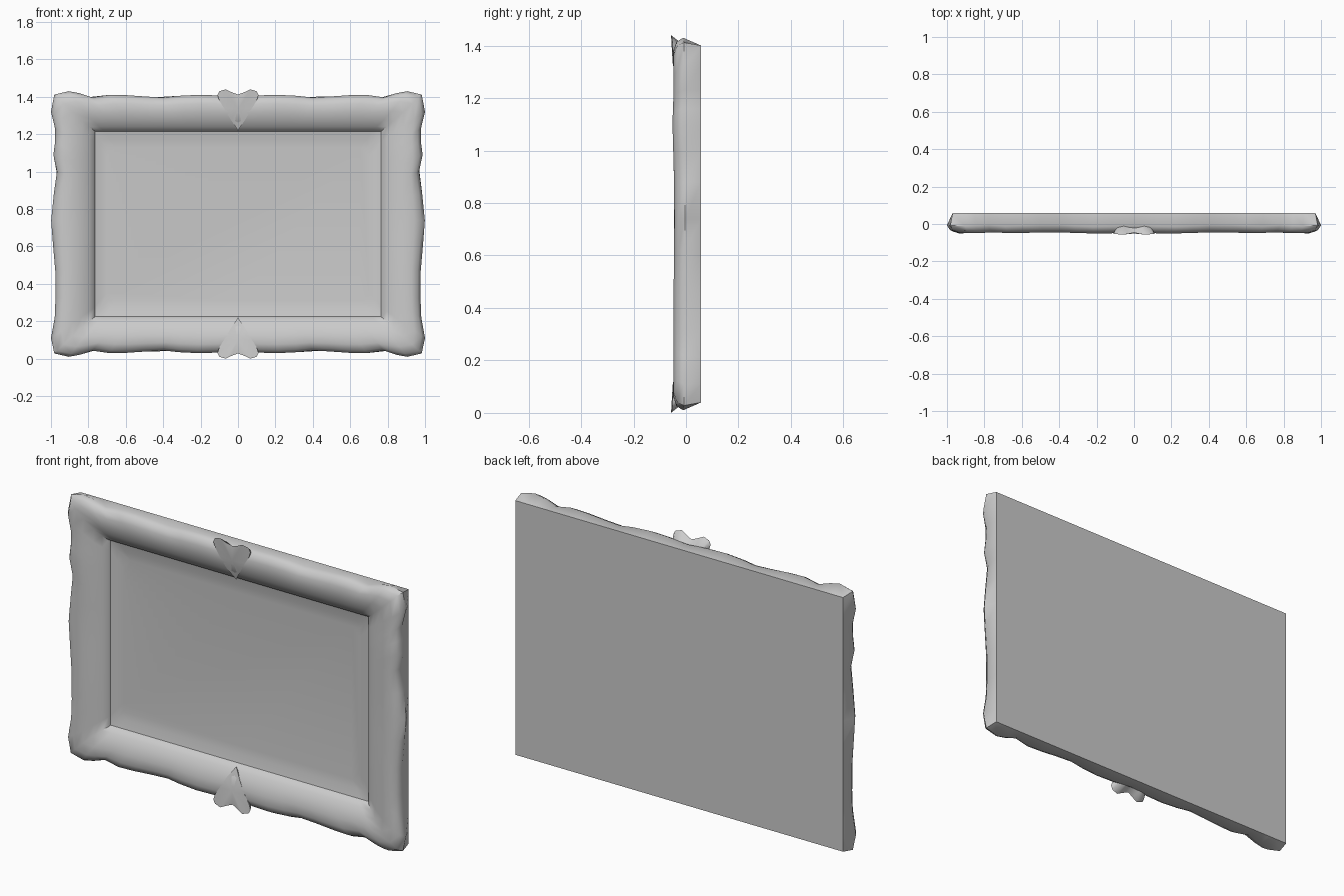
import bpy, bmesh, math

if "Cube" in bpy.data.objects:
    bpy.data.objects.remove(bpy.data.objects["Cube"])

CZ = 0.72                      # mid height of the frame
HW, HZ = 0.97, 0.68            # half size of the plain outer rectangle

# Wavy edge stations: position along the side, outward offset, forward offset
TOP = [(0.0, 0.0, 0.0), (0.12, 0.008, -0.004), (0.22, 0.01, -0.006),
       (0.32, 0.005, -0.002), (0.40, -0.004, 0.003), (0.50, 0.002, 0.003),
       (0.60, 0.009, 0.0), (0.69, 0.01, -0.004), (0.78, -0.003, 0.004),
       (0.85, 0.02, 0.0), (0.905, 0.03, -0.003)]
SIDE = [(0.60, 0.03, 0.0), (0.51, 0.008, -0.002), (0.44, 0.008, -0.006),
        (0.37, 0.017, -0.006), (0.28, -0.002, -0.002), (0.16, 0.015, 0.003),
        (0.02, 0.029, 0.004), (-0.10, 0.02, 0.003), (-0.25, 0.007, 0.0),
        (-0.40, 0.006, 0.0), (-0.50, 0.01, 0.0), (-0.61, 0.03, 0.0)]

# Cross-section: half width, half height, y, strength of the wave
PROFILE = [(HW, HZ, 0.058, 0.0), (HW, HZ, -0.008, 1.0),
           (0.955, 0.667, -0.034, 0.9), (0.925, 0.637, -0.047, 0.6),
           (0.88, 0.595, -0.046, 0.3), (0.83, 0.55, -0.033, 0.1),
           (0.795, 0.52, -0.013, 0.0), (0.77, 0.50, 0.004, 0.0),
           (0.765, 0.495, 0.016, 0.0), (0.735, 0.45, 0.025, 0.0),
           (0.70, 0.41, 0.029, 0.0)]


def finish(bm, name):
    bmesh.ops.recalc_face_normals(bm, faces=bm.faces[:])
    me = bpy.data.meshes.new(name)
    bm.to_mesh(me)
    bm.free()
    ob = bpy.data.objects.new(name, me)
    bpy.context.collection.objects.link(ob)
    bpy.ops.object.select_all(action='DESELECT')
    bpy.context.view_layer.objects.active = ob
    ob.select_set(True)
    bpy.ops.object.shade_smooth_by_angle(angle=math.radians(50))
    return ob


def outline():
    """Closed loop of (u, v, dx, dz, dy), with u, v in -1..1 on the rectangle."""
    right_top = [(x / HW, 1, 0, o, f) for x, o, f in TOP]
    right_top.append((1, 1, 0.012, 0.012, 0))
    side = [(1, z / HZ, o, 0, f) for z, o, f in SIDE]
    right_bot = [(u, -v, dx, -dz, f) for u, v, dx, dz, f in reversed(right_top)]
    right = right_top + side + right_bot
    left = [(-u, v, -dx, dz, f) for u, v, dx, dz, f in reversed(right[1:-1])]
    return right + left


# Frame body, back and recessed panel
bm = bmesh.new()
rings = []
for w, h, y, s in PROFILE:
    rings.append([bm.verts.new((u * w + dx * s, y + f * s, CZ + v * h + dz * s))
                  for u, v, dx, dz, f in outline()])
n = len(rings[0])
for a, b in zip(rings, rings[1:]):
    for i in range(n):
        j = (i + 1) % n
        bm.faces.new((a[i], a[j], b[j], b[i]))
bm.faces.new(rings[0])
bm.faces.new(rings[-1])
finish(bm, "picture_frame")

# Shell ornaments: half outline as x, height above the centre, y
SHELL = [(0.0, 0.50, -0.015), (0.04, 0.56, -0.040), (0.075, 0.62, -0.049),
         (0.10, 0.66, -0.050), (0.11, 0.69, -0.052), (0.10, 0.71, -0.053),
         (0.065, 0.72, -0.057), (0.035, 0.705, -0.054), (0.0, 0.692, -0.046)]


def shell(name, sign):
    bm = bmesh.new()
    loop = SHELL + [(-x, z, y) for x, z, y in reversed(SHELL[1:-1])]
    front = [bm.verts.new((x, y, CZ + sign * z)) for x, z, y in loop]
    back = [bm.verts.new((x * 0.8, -0.005, CZ + sign * (0.6 + (z - 0.6) * 0.65)))
            for x, z, y in loop]
    mid = bm.verts.new((0, -0.051, CZ + sign * 0.615))
    for i in range(len(loop)):
        j = (i + 1) % len(loop)
        bm.faces.new((mid, front[i], front[j]))
        bm.faces.new((front[i], back[i], back[j], front[j]))
    bm.faces.new(back)
    finish(bm, name)


shell("top_shell", 1)
shell("bottom_shell", -1)
